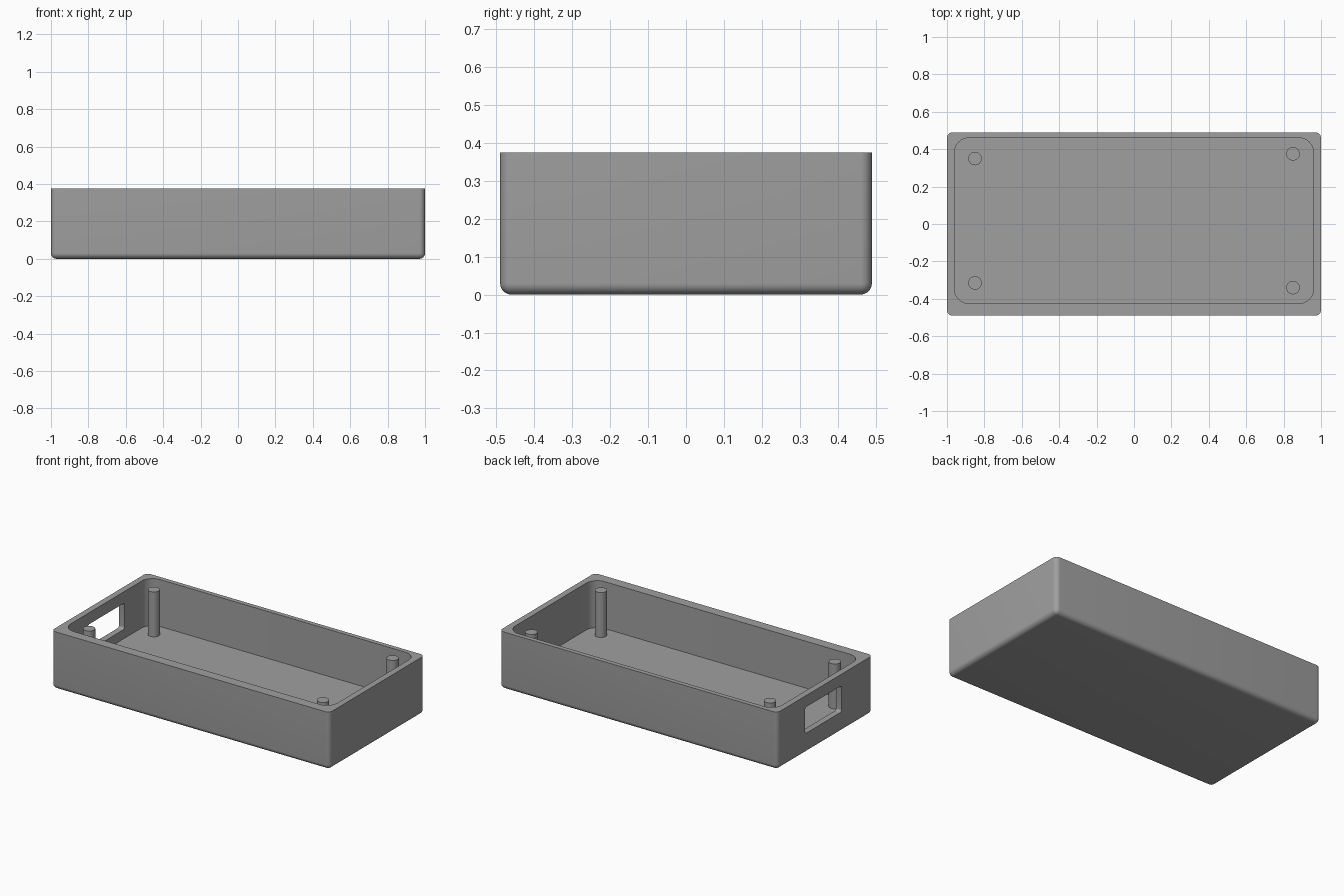
import bpy, bmesh, math
from mathutils import Vector

if "Cube" in bpy.data.objects:
    bpy.data.objects.remove(bpy.data.objects["Cube"])

grey = bpy.data.materials.new("plain grey")
grey.diffuse_color = (0.35, 0.35, 0.35, 1)
grey.use_nodes = True
grey.node_tree.nodes["Principled BSDF"].inputs["Base Color"].default_value = grey.diffuse_color

H = 0.375        # tray height
FLOOR = 0.07     # floor thickness


def rounded_box(name, lo, hi, radius, keep):
    """Box from corner lo to corner hi; bevels the edges chosen by keep(direction, middle)."""
    lo, hi = Vector(lo), Vector(hi)
    bm = bmesh.new()
    bmesh.ops.create_cube(bm, size=1)
    for v in bm.verts:
        v.co = Vector((l + (h - l) * (c + 0.5) for l, h, c in zip(lo, hi, v.co)))
    edges = []
    for e in bm.edges:
        a, b = e.verts
        if keep((b.co - a.co).normalized(), (a.co + b.co) / 2):
            edges.append(e)
    bmesh.ops.bevel(bm, geom=edges, offset=radius, segments=8, profile=0.5, affect='EDGES')
    mesh = bpy.data.meshes.new(name)
    bm.to_mesh(mesh)
    bm.free()
    mesh.materials.append(grey)
    obj = bpy.data.objects.new(name, mesh)
    bpy.context.collection.objects.link(obj)
    return obj


def smooth(obj):
    bpy.ops.object.select_all(action='DESELECT')
    obj.select_set(True)
    bpy.context.view_layer.objects.active = obj
    bpy.ops.object.shade_smooth_by_angle(angle=math.radians(35))


def cut(obj, cutter):
    mod = obj.modifiers.new("cut", 'BOOLEAN')
    mod.operation = 'DIFFERENCE'
    mod.solver = 'EXACT'
    mod.object = cutter
    bpy.ops.object.select_all(action='DESELECT')
    bpy.context.view_layer.objects.active = obj
    obj.select_set(True)
    bpy.ops.object.modifier_apply(modifier=mod.name)
    bpy.data.objects.remove(cutter, do_unlink=True)


# Open tray: rounded upright corners and rounded bottom edges, flat rim
tray = rounded_box("tray", (-1, -0.49, 0), (1, 0.49, H), 0.03,
                   lambda d, m: abs(d.z) > 0.9 or m.z < 0.01)

# Inner hollow, with a thicker front wall
cut(tray, rounded_box("hollow_cutter", (-0.96, -0.425, FLOOR), (0.96, 0.46, H + 0.2), 0.078,
                      lambda d, m: abs(d.z) > 0.9))

# Cable window through the left wall
cut(tray, rounded_box("window_cutter", (-1.1, -0.17, 0.13), (-0.9, 0.205, 0.30), 0.015,
                      lambda d, m: abs(d.x) > 0.9))
smooth(tray)

# Four mounting posts standing on the floor
POST_TOP = 0.362
for name, x, y in (("back_left_post", -0.85, 0.35), ("back_right_post", 0.85, 0.375),
                   ("front_left_post", -0.85, -0.315), ("front_right_post", 0.85, -0.34)):
    depth = POST_TOP - FLOOR + 0.01
    bpy.ops.mesh.primitive_cylinder_add(vertices=40, radius=0.036, depth=depth,
                                        location=(x, y, POST_TOP - depth / 2))
    post = bpy.context.object
    post.name = name
    post.data.materials.append(grey)
    smooth(post)
